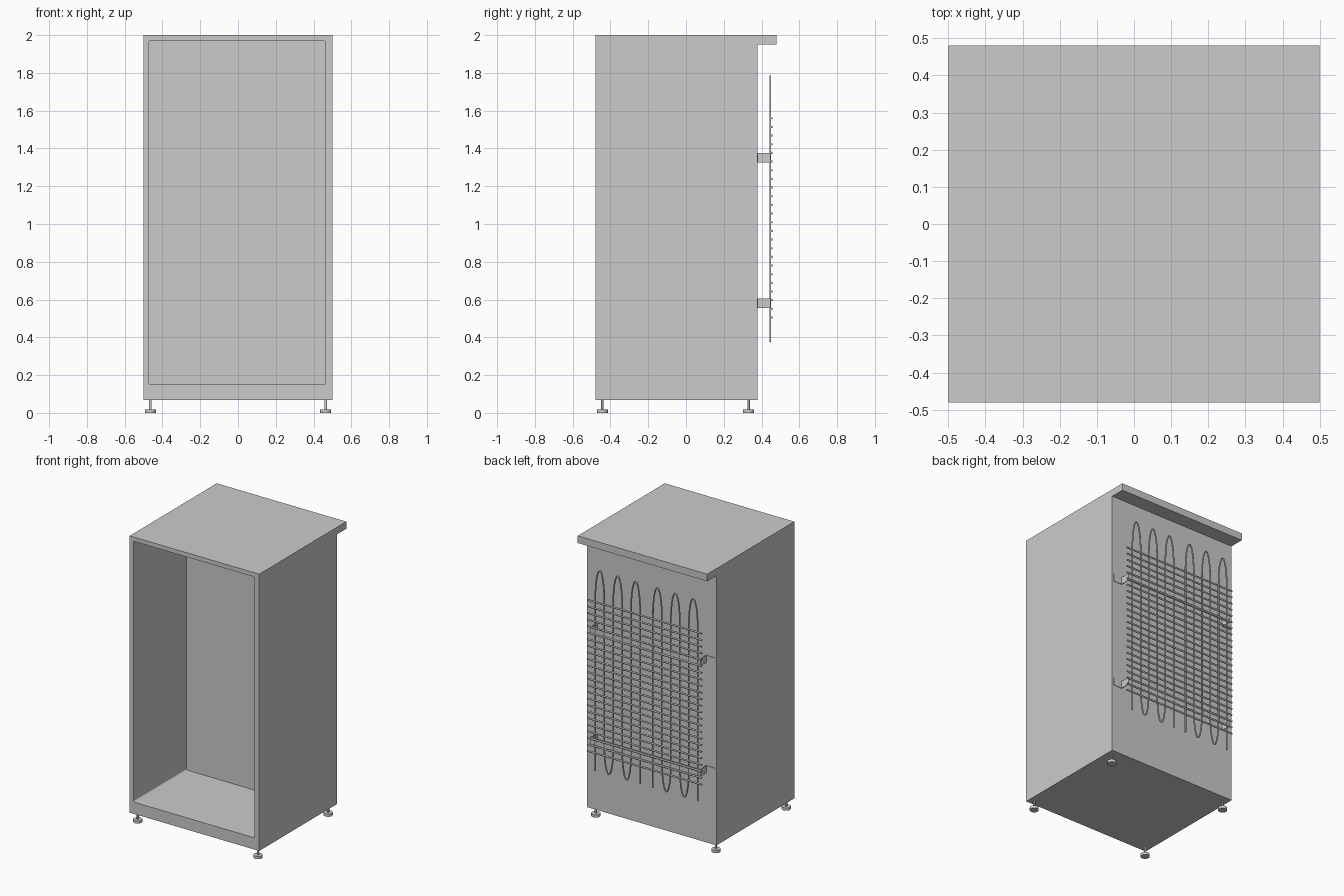
import bpy, bmesh, math
from mathutils import Vector

cube = bpy.data.objects.get("Cube")
if cube:
    bpy.data.objects.remove(cube, do_unlink=True)


def material(name, rgb):
    m = bpy.data.materials.new(name)
    m.use_nodes = True
    m.diffuse_color = (*rgb, 1)
    bsdf = next(n for n in m.node_tree.nodes if n.type == 'BSDF_PRINCIPLED')
    bsdf.inputs["Base Color"].default_value = (*rgb, 1)
    return m


GREY = material("light grey", (0.6, 0.6, 0.6))


def box(name, lo, hi):
    lo, hi = Vector(lo), Vector(hi)
    bpy.ops.mesh.primitive_cube_add(size=1, location=(lo + hi) / 2)
    o = bpy.context.object
    o.name = name
    o.scale = hi - lo
    bpy.ops.object.transform_apply(location=False, rotation=False)
    o.data.materials.append(GREY)
    return o


def cylinder(name, radius, z0, z1, x, y, sides=24):
    bpy.ops.mesh.primitive_cylinder_add(vertices=sides, radius=radius, depth=z1 - z0,
                                        location=(x, y, (z0 + z1) / 2))
    o = bpy.context.object
    o.name = name
    o.data.materials.append(GREY)
    bpy.ops.object.shade_smooth_by_angle()
    return o


def tube(name, points, radius):
    curve = bpy.data.curves.new(name, 'CURVE')
    curve.dimensions = '3D'
    curve.bevel_depth = radius
    curve.bevel_resolution = 2
    curve.use_fill_caps = True
    spline = curve.splines.new('POLY')
    spline.points.add(len(points) - 1)
    for p, co in zip(spline.points, points):
        p.co = (*co, 1)
    o = bpy.data.objects.new(name, curve)
    bpy.context.collection.objects.link(o)
    curve.materials.append(GREY)
    return o


def prism(name, profile, axis_map):
    """Extrude a closed profile; axis_map turns (a, b, end) into a point."""
    bm = bmesh.new()
    rings = [[bm.verts.new(axis_map(a, b, e)) for a, b in profile] for e in (0, 1)]
    bm.faces.new(rings[0])
    bm.faces.new(rings[1])
    n = len(profile)
    for i in range(n):
        j = (i + 1) % n
        bm.faces.new((rings[0][i], rings[0][j], rings[1][j], rings[1][i]))
    bmesh.ops.recalc_face_normals(bm, faces=bm.faces)
    mesh = bpy.data.meshes.new(name)
    bm.to_mesh(mesh)
    bm.free()
    mesh.materials.append(GREY)
    o = bpy.data.objects.new(name, mesh)
    bpy.context.collection.objects.link(o)
    return o


# Cabinet with a rear overhang along the top
side = [(-0.48, 0.068), (0.378, 0.068), (0.378, 1.95), (0.48, 1.95), (0.48, 2), (-0.48, 2)]
cabinet = prism("cabinet", side, lambda y, z, e: (e - 0.5, y, z))

# Open compartment, cut with slightly rounded corners
cutter = box("compartment_cutter", (-0.472, -0.6, 0.15), (0.463, 0.105, 1.97))
bm = bmesh.new()
bm.from_mesh(cutter.data)
along_y = [e for e in bm.edges if abs(e.verts[0].co.y - e.verts[1].co.y) > 0.1]
bmesh.ops.bevel(bm, geom=along_y, offset=0.01, segments=4, profile=0.5, affect='EDGES')
bm.to_mesh(cutter.data)
bm.free()
cutter.hide_render = True
cutter.hide_viewport = True
cut = cabinet.modifiers.new("compartment", 'BOOLEAN')
cut.operation = 'DIFFERENCE'
cut.solver = 'EXACT'
cut.object = cutter

# Levelling feet
for x, sx in ((-0.464, "right"), (0.464, "left")):
    for y, sy in ((-0.443, "front"), (0.332, "back")):
        cylinder(f"{sy}_{sx}_foot_pad", 0.029, 0, 0.019, x, y)
        cylinder(f"{sy}_{sx}_foot_stem", 0.007, 0.01, 0.075, x, y, 12)

# Two serpentine condenser tubes with tall rounded bends
PITCH, LEG, BEND = 0.0692, 0.0346, 0.2
TOP, BOTTOM, TUBE_Y = 1.782, 0.378, 0.446
for name, centre in (("left_condenser_tube", 0.215), ("right_condenser_tube", -0.23)):
    path = [(centre - 2.5 * PITCH, TUBE_Y, BOTTOM)]
    for i in range(5):
        x = centre + (i - 2) * PITCH
        up = i % 2 == 0
        base = TOP - BEND if up else BOTTOM + BEND
        for k in range(17):
            a = math.pi * k / 16
            path.append((x - LEG * math.cos(a), TUBE_Y,
                         base + BEND * math.sin(a) * (1 if up else -1)))
    path.append((centre + 2.5 * PITCH, TUBE_Y, BOTTOM))
    tube(name, path, 0.005)

# Horizontal cooling wires
WIRES = 24
for i in range(WIRES):
    z = 0.505 + i * (1.56 - 0.505) / (WIRES - 1)
    tube(f"cooling_wire_{i + 1}", [(-0.44, 0.454, z), (0.44, 0.454, z)], 0.006)

# Hat-shaped brackets holding the condenser off the back wall
T = 0.004
hat = [(-0.49, 0.378), (-0.42, 0.378), (-0.42, 0.444), (0.42, 0.444), (0.42, 0.378), (0.49, 0.378),
       (0.49, 0.378 + T), (0.42 + T, 0.378 + T), (0.42 + T, 0.444 + T),
       (-0.42 - T, 0.444 + T), (-0.42 - T, 0.378 + T), (-0.49, 0.378 + T)]
for name, z in (("lower_bracket", 0.58), ("upper_bracket", 1.35)):
    prism(name, hat, lambda x, y, e, z=z: (x, y, z + (e - 0.5) * 0.05))
